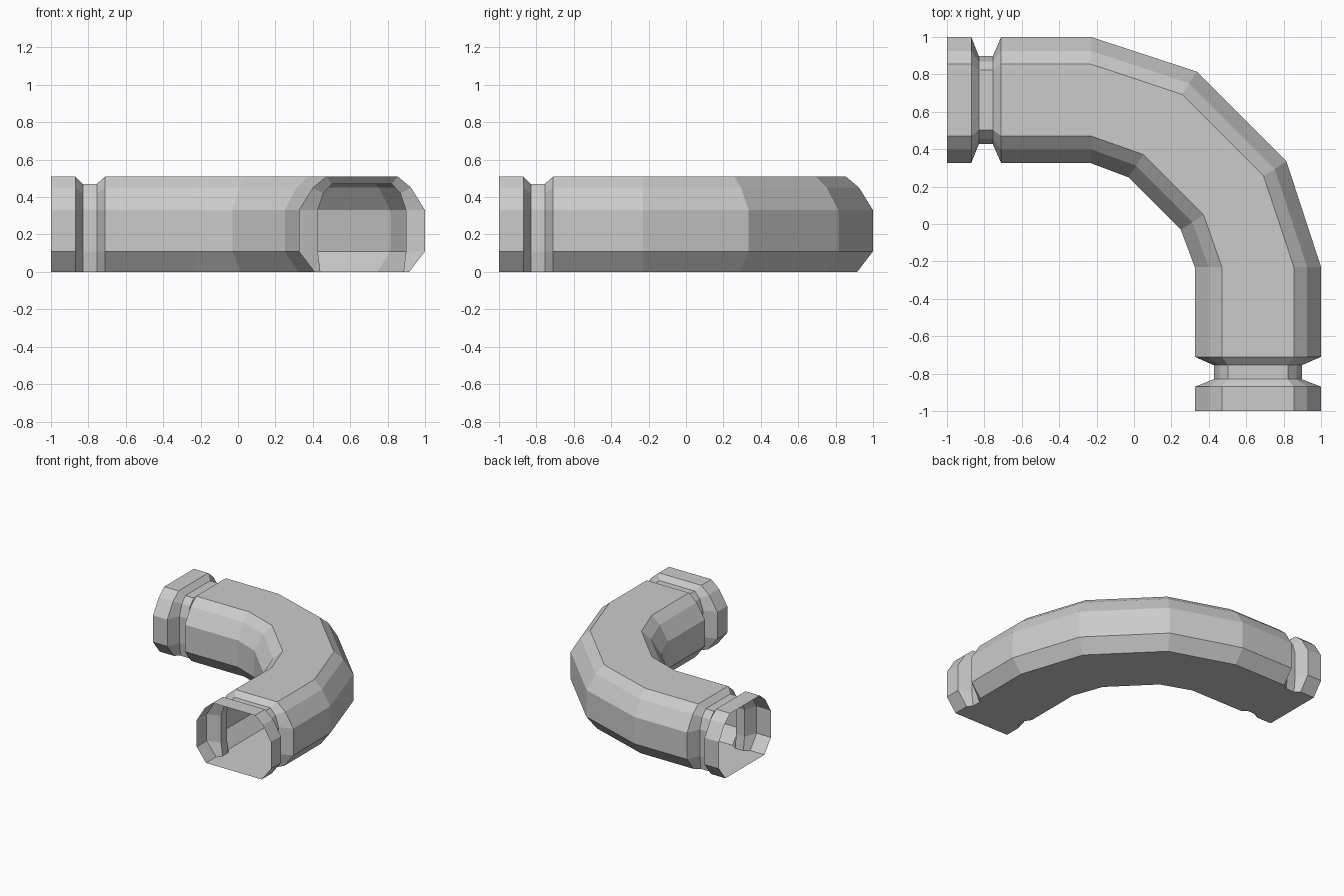
import bpy, bmesh

if "Cube" in bpy.data.objects:
    bpy.data.objects.remove(bpy.data.objects["Cube"])

# Half cross-sections (offset from centre, height), bottom to top
BODY = [(0.253, 0), (0.3375, 0.11), (0.3375, 0.33), (0.263, 0.45), (0.192, 0.51)]
GROOVE = [(0.222, 0), (0.236, 0.11), (0.236, 0.33), (0.206, 0.42), (0.16, 0.47)]
CENTRE = 0.6625

# Stations of one leg: centre x, centre y, across direction, section
half = [(CENTRE, y, 1, 0, sec) for y, sec in (
    (-1, BODY), (-0.87, BODY), (-0.83, GROOVE), (-0.755, GROOVE),
    (-0.71, BODY), (-0.23, BODY))]
half.append((0.5325, 0.1525, 0.837, 0.541, BODY))

# The other leg is the first reflected across the x = y diagonal
stations = half + [(y, x, dy, dx, s) for x, y, dx, dy, s in reversed(half)]

bm = bmesh.new()
rings = []
for cx, cy, dx, dy, sec in stations:
    loop = sec + [(-u, z) for u, z in reversed(sec)]
    rings.append([bm.verts.new((cx + u * dx, cy + u * dy, z)) for u, z in loop])

# Open-ended tube skin with a flat floor
for a, b in zip(rings, rings[1:]):
    n = len(a)
    for i in range(n):
        j = (i + 1) % n
        bm.faces.new((a[i], a[j], b[j], b[i]))
bmesh.ops.recalc_face_normals(bm, faces=bm.faces[:])
# Make sure the skin faces outward
bm.faces.ensure_lookup_table()
bm.normal_update()
if bm.faces[1].normal.x < 0:
    bmesh.ops.reverse_faces(bm, faces=bm.faces[:])

mesh = bpy.data.meshes.new("pipe_elbow")
bm.to_mesh(mesh)
bm.free()
bpy.context.collection.objects.link(bpy.data.objects.new("pipe_elbow", mesh))
